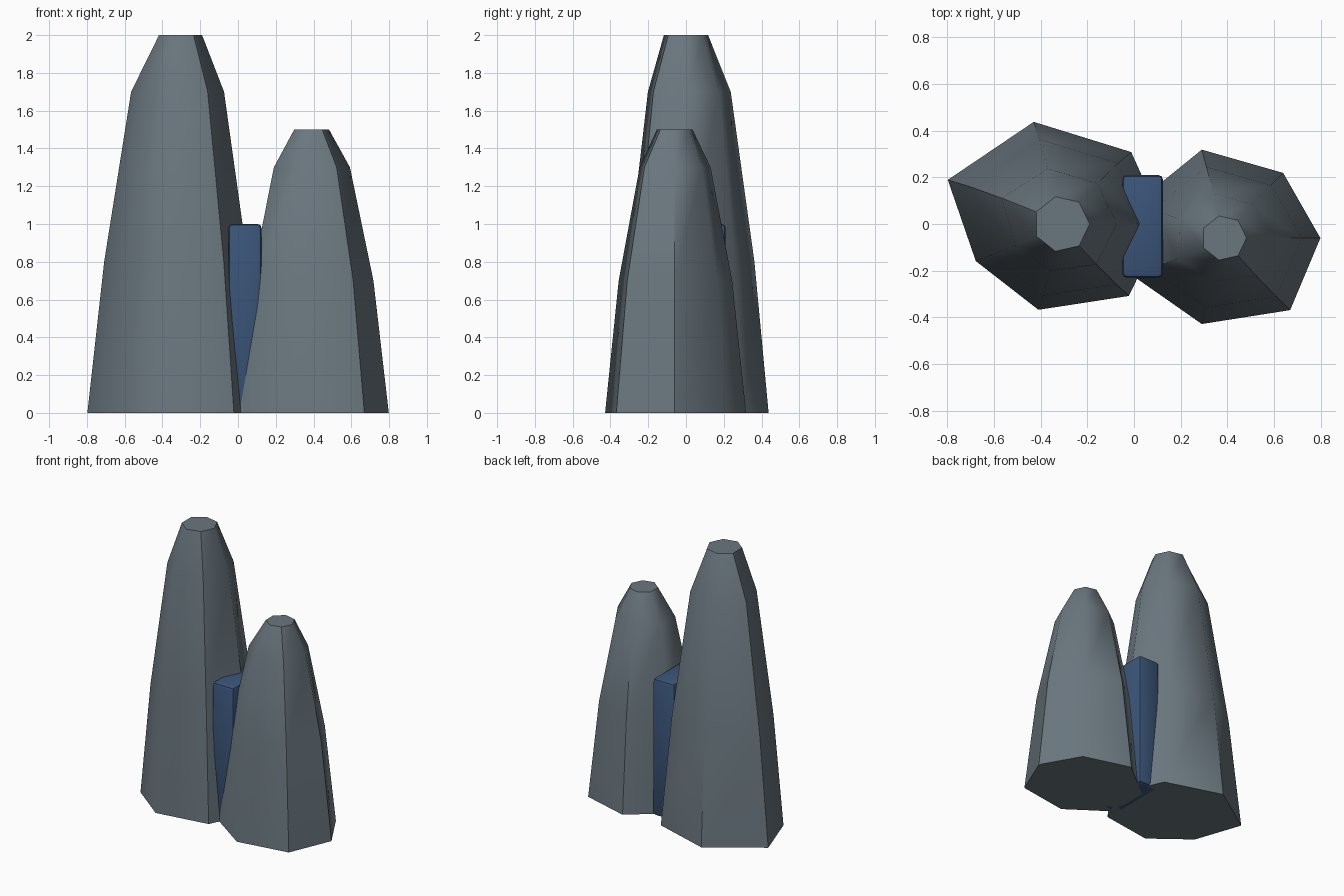
import bpy, bmesh, math

if "Cube" in bpy.data.objects:
    bpy.data.objects.remove(bpy.data.objects["Cube"])


def material(name, rgb):
    m = bpy.data.materials.new(name)
    m.diffuse_color = (*rgb, 1)
    m.use_nodes = True
    m.node_tree.nodes["Principled BSDF"].inputs["Base Color"].default_value = m.diffuse_color
    return m


rock_grey = material("rock_grey", (0.142, 0.181, 0.209))
deep_blue = material("deep_blue", (0.042, 0.089, 0.188))


def finish(bm, name, mat, angle):
    bmesh.ops.recalc_face_normals(bm, faces=bm.faces)
    me = bpy.data.meshes.new(name)
    bm.to_mesh(me)
    bm.free()
    me.materials.append(mat)
    ob = bpy.data.objects.new(name, me)
    bpy.context.collection.objects.link(ob)
    bpy.ops.object.select_all(action='DESELECT')
    ob.select_set(True)
    bpy.context.view_layer.objects.active = ob
    bpy.ops.object.shade_smooth_by_angle(angle=math.radians(angle))
    return ob


def spire(name, centre, base, rings):
    """Irregular seven-sided base tapering to a regular flat tip.
    rings: (height, mean radius, share of the base irregularity)"""
    cx, cy = centre
    polar = [(math.hypot(x - cx, y - cy), math.atan2(y - cy, x - cx) % math.tau)
             for x, y in base]
    mean = sum(r for r, a in polar) / 7
    bm = bmesh.new()
    loops = []
    for z, radius, k in rings:
        loop = []
        for i, (r, a) in enumerate(polar):
            even = math.tau * i / 7
            wobble = (a - even + math.pi) % math.tau - math.pi
            rr = radius + k * (r - mean)
            aa = even + k * wobble
            loop.append(bm.verts.new((cx + rr * math.cos(aa), cy + rr * math.sin(aa), z)))
        loops.append(loop)
    for lo, hi in zip(loops, loops[1:]):
        for i in range(7):
            j = (i + 1) % 7
            bm.faces.new((lo[i], lo[j], hi[j], hi[i]))
    bm.faces.new(loops[0][::-1])
    bm.faces.new(loops[-1])
    return finish(bm, name, rock_grey, 50)


# Tall and short rock spires
spire("tall_rock", (-0.31, 0.0),
      [(0.13, 0), (-0.01, 0.31), (-0.43, 0.44), (-0.8, 0.19),
       (-0.68, -0.16), (-0.41, -0.37), (-0.02, -0.31)],
      [(0, 0.435, 1), (0.8, 0.36, 0.8), (1.7, 0.235, 0.5), (2, 0.12, 0)])
spire("short_rock", (0.385, -0.06),
      [(0.8, -0.06), (0.64, 0.22), (0.29, 0.32), (0.0, 0.085),
       (-0.01, -0.22), (0.29, -0.43), (0.67, -0.37)],
      [(0, 0.402, 1), (0.7, 0.323, 0.8), (1.3, 0.202, 0.5), (1.5, 0.097, 0)])

# Blue block wedged between the rocks
bm = bmesh.new()
bmesh.ops.create_cube(bm, size=1)
for v in bm.verts:
    v.co = (0.037 + v.co.x * 0.174, -0.01 + v.co.y * 0.44, 0.5 + v.co.z)
bmesh.ops.bevel(bm, geom=bm.edges[:], offset=0.02, segments=2, profile=0.5, affect='EDGES')
finish(bm, "blue_block", deep_blue, 30)
